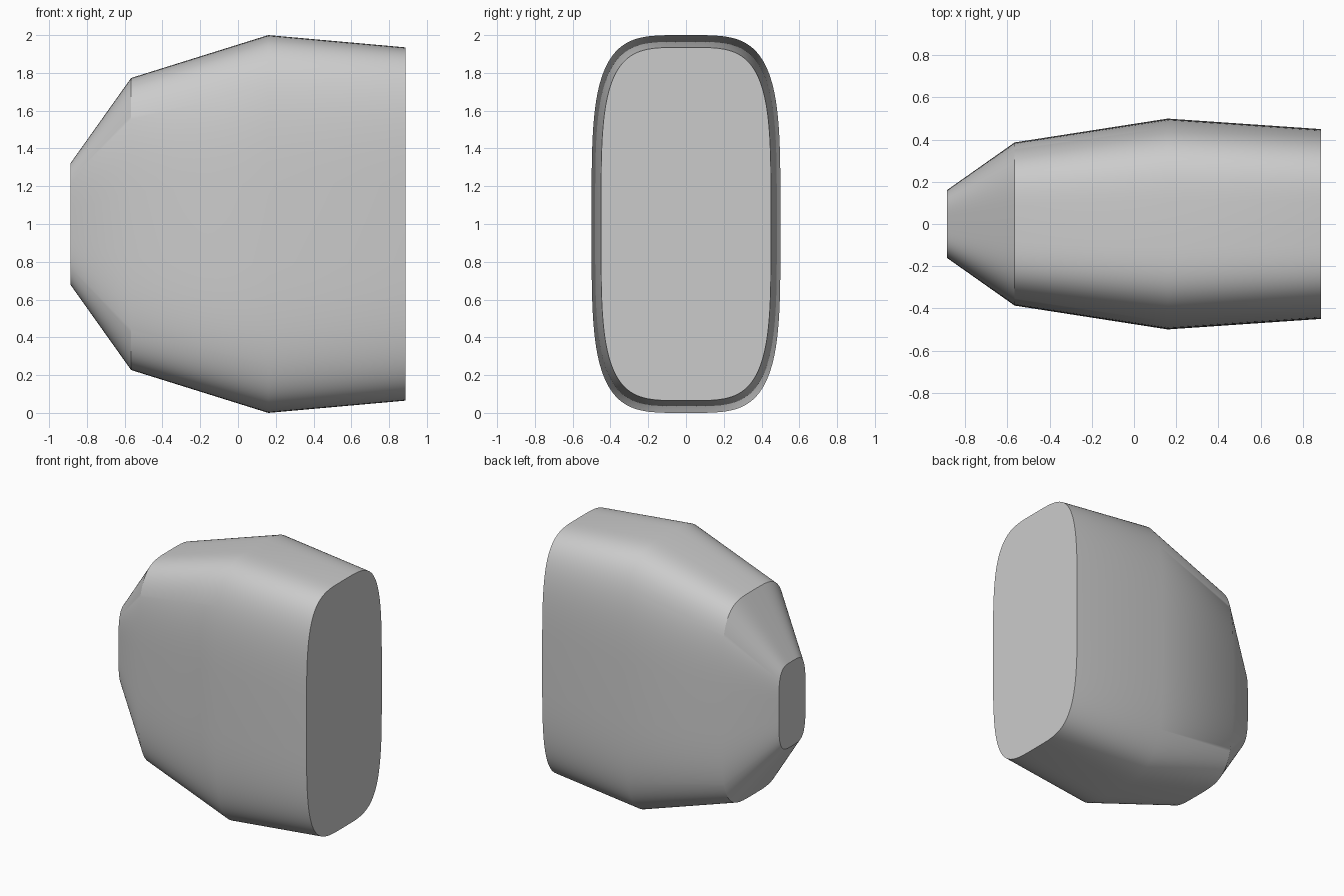
import bpy, bmesh
from math import cos, sin, pi, copysign, radians

cube = bpy.data.objects.get("Cube")
if cube:
    bpy.data.objects.remove(cube, do_unlink=True)

# Plain grey material
grey = bpy.data.materials.new("plain_grey")
grey.use_nodes = True
colour = (0.6, 0.6, 0.6, 1)
grey.diffuse_color = colour
grey.node_tree.nodes["Principled BSDF"].inputs["Base Color"].default_value = colour

# Cross-sections along the length: x, half depth, half height
SECTIONS = [(-0.888, 0.16, 0.32), (-0.566, 0.387, 0.773),
            (0.16, 0.5, 1.0), (0.888, 0.45, 0.935)]
SIDES = 128
POWER = 1 / 2


def soft(v):
    """Push a sine or cosine outward to square off the ellipse."""
    return copysign(abs(v) ** POWER, v) if abs(v) > 1e-9 else 0.0


# Tapered pod lofted through the rounded sections, closed by flat caps
bm = bmesh.new()
rings = []
for x, depth, height in SECTIONS:
    angles = [2 * pi * i / SIDES for i in range(SIDES)]
    rings.append([bm.verts.new((x, depth * soft(cos(a)), 1 + height * soft(sin(a))))
                  for a in angles])
for a, b in zip(rings, rings[1:]):
    for i in range(SIDES):
        j = (i + 1) % SIDES
        bm.faces.new((a[i], a[j], b[j], b[i]))
bm.faces.new(rings[0])
bm.faces.new(rings[-1])
bmesh.ops.recalc_face_normals(bm, faces=bm.faces)

mesh = bpy.data.meshes.new("pod_body")
bm.to_mesh(mesh)
bm.free()
mesh.materials.append(grey)
pod = bpy.data.objects.new("pod_body", mesh)
bpy.context.collection.objects.link(pod)

# Smooth sides, sharp cap rims and nose crease
bpy.ops.object.select_all(action="DESELECT")
pod.select_set(True)
bpy.context.view_layer.objects.active = pod
bpy.ops.object.shade_smooth_by_angle(angle=radians(30))
